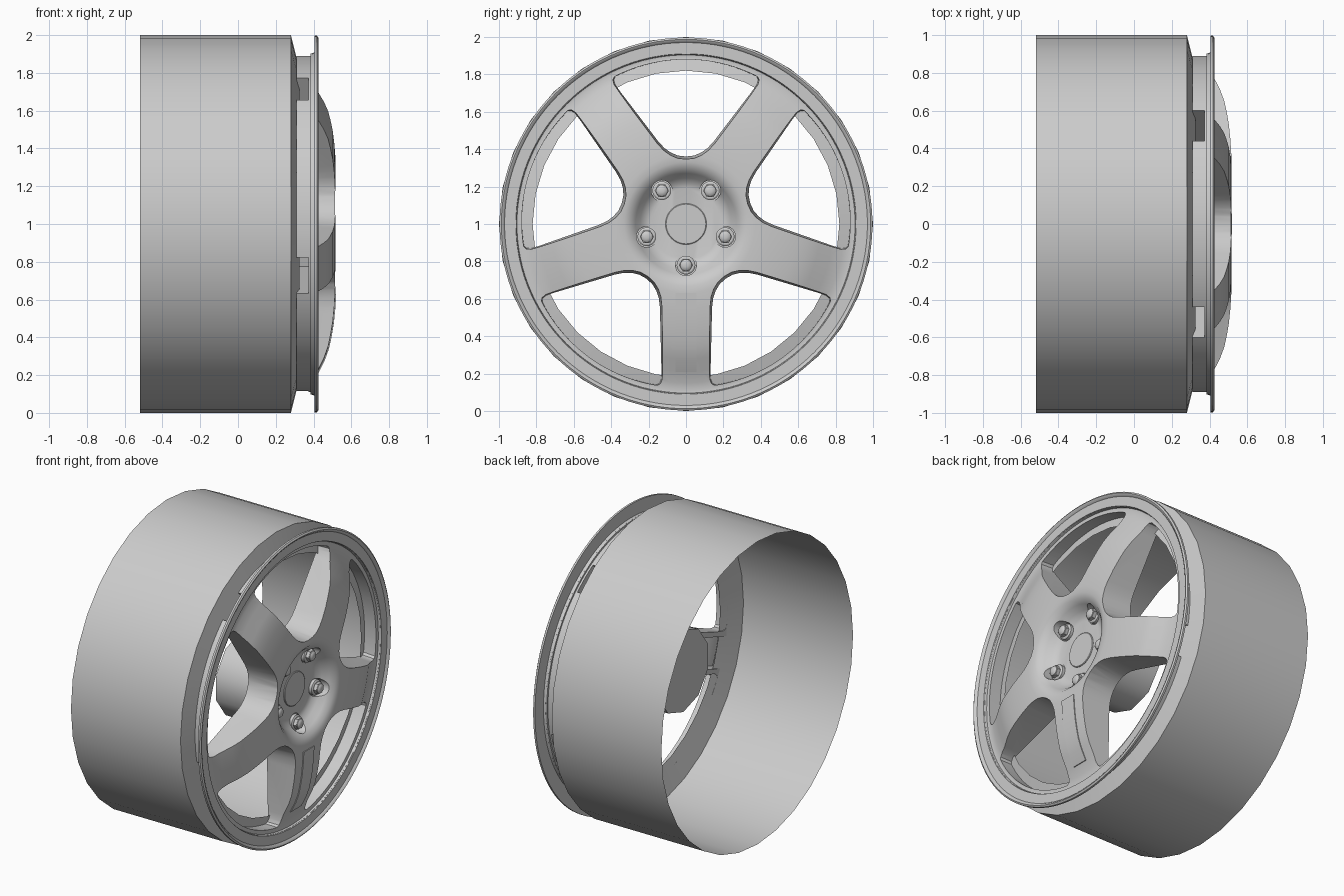
import bpy, bmesh, math
from math import sin, cos, pi
from mathutils import Vector

if "Cube" in bpy.data.objects:
    bpy.data.objects.remove(bpy.data.objects["Cube"])

grey = bpy.data.materials.new("satin_grey")
grey.use_nodes = True
COLOUR = (0.6, 0.6, 0.6, 1)
grey.diffuse_color = COLOUR
grey.node_tree.nodes["Principled BSDF"].inputs["Base Color"].default_value = COLOUR


def on_wheel(x, r, angle, t=0.0):
    """Point at depth x, radius r along a spoke angle, t to its side."""
    return Vector((x, r * cos(angle) - t * sin(angle), 1 + r * sin(angle) + t * cos(angle)))


def loft(bm, rings, caps=True):
    loops = [[bm.verts.new(p) for p in ring] for ring in rings]
    n = len(loops[0])
    for a, b in zip(loops, loops[1:]):
        for i in range(n):
            j = (i + 1) % n
            bm.faces.new((a[i], a[j], b[j], b[i]))
    if caps:
        bm.faces.new(loops[0])
        bm.faces.new(loops[-1])


def circle(x, r, n, centre=(0, 0), turn=0.0):
    return [on_wheel(x, r, turn + 2 * pi * i / n) + Vector((0, *centre)) for i in range(n)]


def revolve(bm, profile, n, caps=True, centre=(0, 0), turn=0.0):
    loft(bm, [circle(x, r, n, centre, turn) for x, r in profile], caps)


def finish(name, bm, smooth=30):
    bmesh.ops.recalc_face_normals(bm, faces=bm.faces)
    mesh = bpy.data.meshes.new(name)
    bm.to_mesh(mesh)
    bm.free()
    mesh.materials.append(grey)
    obj = bpy.data.objects.new(name, mesh)
    bpy.context.collection.objects.link(obj)
    shade(obj, smooth)
    return obj


def shade(obj, angle):
    bpy.ops.object.select_all(action='DESELECT')
    obj.select_set(True)
    bpy.context.view_layer.objects.active = obj
    bpy.ops.object.shade_smooth_by_angle(angle=math.radians(angle))


SPOKES = [-pi / 2 + 2 * pi * k / 5 for k in range(5)]

# Open barrel with an inward sloping flange at its front
bm = bmesh.new()
revolve(bm, [(-0.52, 1.0), (0.28, 1.0), (0.325, 0.82)], 32, caps=False)
barrel = finish("barrel", bm)
# the sheet's outside is the side facing away from the axis
if barrel.data.polygons[0].normal.dot(barrel.data.polygons[0].center - Vector((0, 0, 1))) < 0:
    barrel.data.flip_normals()

# Solid wheel face: hub bowl, bowed spoke surface, rim lip, flat back
FACE = [(0.513, 0.33), (0.515, 0.37), (0.51, 0.45), (0.502, 0.53), (0.49, 0.6),
        (0.477, 0.66), (0.455, 0.72), (0.42, 0.79), (0.398, 0.85), (0.39, 0.89)]
BOWL = [(0.41, 0.19), (0.417, 0.215), (0.44, 0.245), (0.475, 0.27), (0.502, 0.297)]
LIP = [(0.392, 0.904), (0.411, 0.91), (0.411, 0.97), (0.421, 0.978), (0.425, 0.987),
       (0.418, 0.997), (0.405, 0.997), (0.405, 0.907), (0.385, 0.902), (0.385, 0.89), (0.31, 0.89)]
bm = bmesh.new()
revolve(bm, BOWL + FACE + LIP, 120)
face = finish("wheel_face", bm)

# Cutter: five rounded windows, five hollow spoke backs, five bolt wells
HALF = [(0.0, 0.345), (0.045, 0.35), (0.085, 0.367), (0.12, 0.392), (0.155, 0.43),
        (0.365, 0.705), (0.393, 0.745), (0.4, 0.77), (0.392, 0.787)]
ARC = [(0.88 * sin(a), 0.88 * cos(a)) for a in (math.radians(25 - 2.5 * i) for i in range(10))]
side = HALF + ARC
outline = side + [(0, 0.88)] + [(-t, r) for t, r in reversed(side[1:])]
POCKET = [(0.3, 0.42), (0.42, 0.42), (0.45, 0.5), (0.435, 0.66), (0.39, 0.8),
          (0.372, 0.86), (0.372, 1.0), (0.3, 1.0)]
bm = bmesh.new()
for a in SPOKES:
    mid = a + pi / 5
    rings = []
    for x, s in ((0.6, 1.01), (0.28, 0.96)):
        rings.append([on_wheel(x, r if r > 0.8 else 0.8 + (r - 0.8) * s, mid, t * s)
                      for t, r in outline])
    loft(bm, rings)
    loft(bm, [[on_wheel(x, r, a, t) for x, r in POCKET] for t in (-0.1, 0.1)])
    spot = (0.22 * cos(a), 0.22 * sin(a))
    revolve(bm, [(0.405, 0.056), (0.6, 0.056)], 24, centre=spot)
cutter = finish("window_cutter", bm)
cutter.hide_render = True
cut = face.modifiers.new("cut_windows", 'BOOLEAN')
cut.operation = 'DIFFERENCE'
cut.solver = 'EXACT'
cut.object = cutter
bpy.context.view_layer.update()
graph = bpy.context.evaluated_depsgraph_get()
cut_mesh = bpy.data.meshes.new_from_object(face.evaluated_get(graph))
face.modifiers.clear()
face.data = cut_mesh
bpy.data.objects.remove(cutter)
shade(face, 30)

# Hub barrel behind the spokes
bm = bmesh.new()
revolve(bm, [(0.02, 0.27), (0.35, 0.27)], 10, turn=pi / 2)
finish("hub_barrel", bm, 40)

# Centre cap
bm = bmesh.new()
revolve(bm, [(0.4, 0.11), (0.413, 0.11), (0.416, 0.106)], 40)
finish("centre_cap", bm)

# Wheel bolts with a seat collar and a domed head
for k, a in enumerate(SPOKES):
    bm = bmesh.new()
    spot = (0.22 * cos(a), 0.22 * sin(a))
    revolve(bm, [(0.4, 0.05), (0.425, 0.05), (0.43, 0.042)], 24, centre=spot)
    revolve(bm, [(0.42, 0.038), (0.452, 0.038)], 6, centre=spot)
    revolve(bm, [(0.44, 0.033), (0.456, 0.031), (0.463, 0.023), (0.466, 0.01)], 16, centre=spot)
    finish(f"wheel_bolt_{k + 1}", bm)

# Thin raised plate along the lowest spoke
bm = bmesh.new()
loft(bm, [[on_wheel(x + d, r, SPOKES[0], t) for d, t in
           ((-0.003, -0.055), (0.005, -0.055), (0.005, 0.055), (-0.003, 0.055))]
          for x, r in FACE[1:8]])
finish("spoke_plate", bm)
